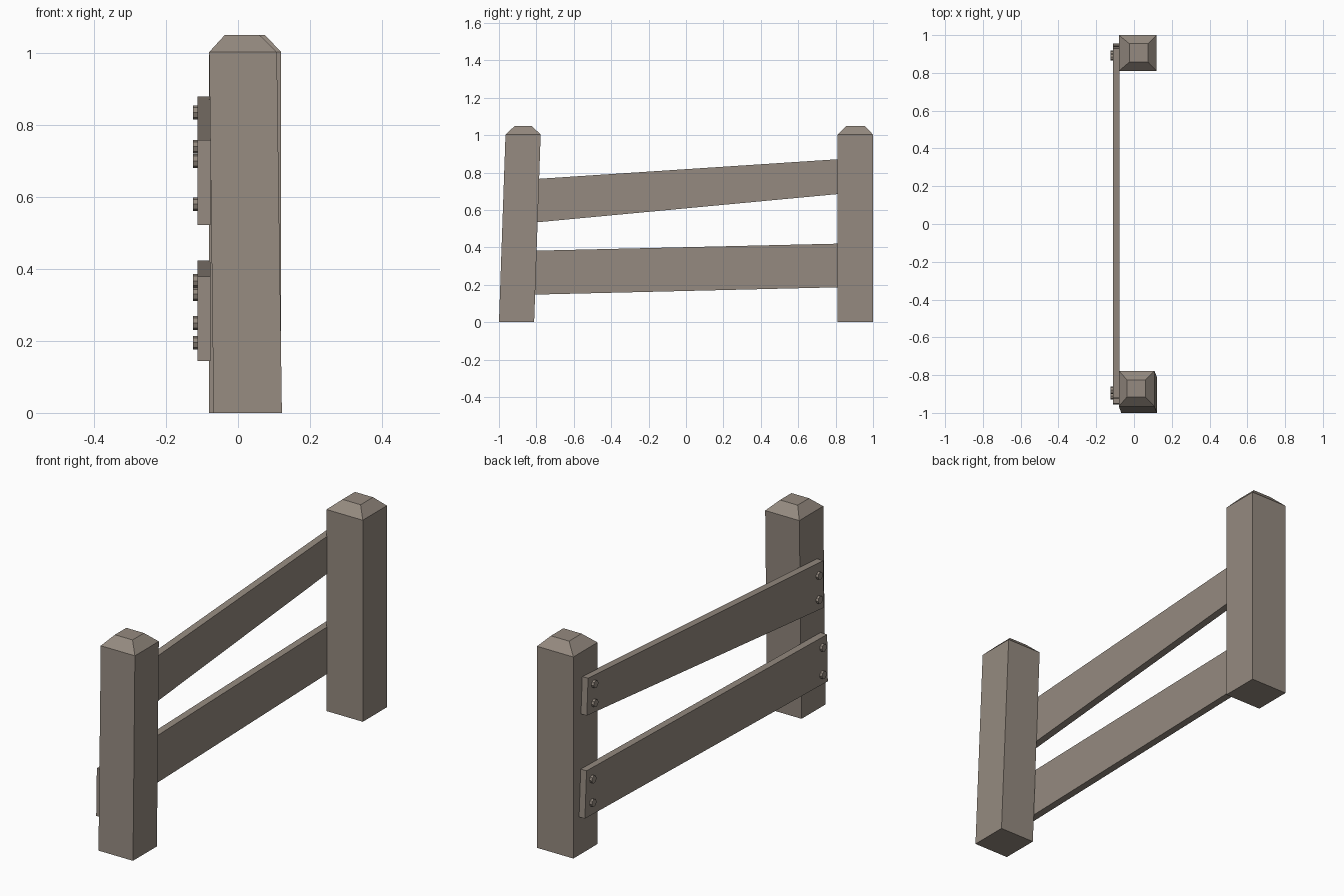
import bpy
import bmesh
from math import pi
from mathutils import Matrix, Vector

cube = bpy.data.objects.get("Cube")
if cube:
    bpy.data.objects.remove(cube)

# One weathered wood colour
wood = bpy.data.materials.new("weathered_wood")
wood.use_nodes = True
colour = (0.30, 0.255, 0.215, 1)
wood.diffuse_color = colour
wood.node_tree.nodes["Principled BSDF"].inputs["Base Color"].default_value = colour


def add_object(name, bm):
    bmesh.ops.recalc_face_normals(bm, faces=bm.faces)
    mesh = bpy.data.meshes.new(name)
    bm.to_mesh(mesh)
    bm.free()
    mesh.materials.append(wood)
    obj = bpy.data.objects.new(name, mesh)
    bpy.context.collection.objects.link(obj)
    return obj


def loft(name, rings):
    """Join equal-sized point loops into a closed solid."""
    bm = bmesh.new()
    loops = [[bm.verts.new(p) for p in ring] for ring in rings]
    for a, b in zip(loops, loops[1:]):
        for i in range(len(a)):
            j = (i + 1) % len(a)
            bm.faces.new((a[i], a[j], b[j], b[i]))
    bm.faces.new(loops[0])
    bm.faces.new(loops[-1])
    return add_object(name, bm)


def rectangle(x0, x1, y0, y1, z):
    return [(x0, y0, z), (x1, y0, z), (x1, y1, z), (x0, y1, z)]


# Square posts with a chamfered cap; the front one leans
loft("front_post", [
    rectangle(-0.068, 0.122, -1.0, -0.812, 0),
    rectangle(-0.08, 0.108, -0.965, -0.777, 1.003),
    rectangle(-0.037, 0.06, -0.915, -0.825, 1.05)])
loft("back_post", [
    rectangle(-0.08, 0.12, 0.81, 1.0, 0),
    rectangle(-0.08, 0.12, 0.81, 1.0, 1.003),
    rectangle(-0.025, 0.075, 0.857, 0.955, 1.05)])


def plank(name, front, back):
    """Each end is (y at bottom, bottom z, y at top, top z)."""
    inner, outer = -0.076, -0.112
    loft(name, [[(inner, yb, zb), (outer, yb, zb), (outer, yt, zt), (inner, yt, zt)]
                for yb, zb, yt, zt in (front, back)])


plank("upper_plank", (-0.925, 0.522, -0.92, 0.758), (0.94, 0.697, 0.93, 0.879))
plank("lower_plank", (-0.955, 0.144, -0.95, 0.379), (0.955, 0.19, 0.942, 0.423))


# Bolt heads, two at each plank end
def bolt(name, y, z):
    bm = bmesh.new()
    place = Matrix.Translation(Vector((-0.115, y, z))) @ Matrix.Rotation(pi / 2, 4, "Y")
    bmesh.ops.create_cone(bm, cap_ends=True, segments=8, radius1=0.019,
                          radius2=0.019, depth=0.019, matrix=place)
    add_object(name, bm)


for end, y, heights in (("upper_front", -0.88, (0.58, 0.70)),
                        ("upper_back", 0.885, (0.74, 0.835)),
                        ("lower_front", -0.91, (0.195, 0.33)),
                        ("lower_back", 0.90, (0.25, 0.367))):
    for spot, z in zip(("bottom", "top"), heights):
        bolt(f"{end}_{spot}_bolt", y, z)
